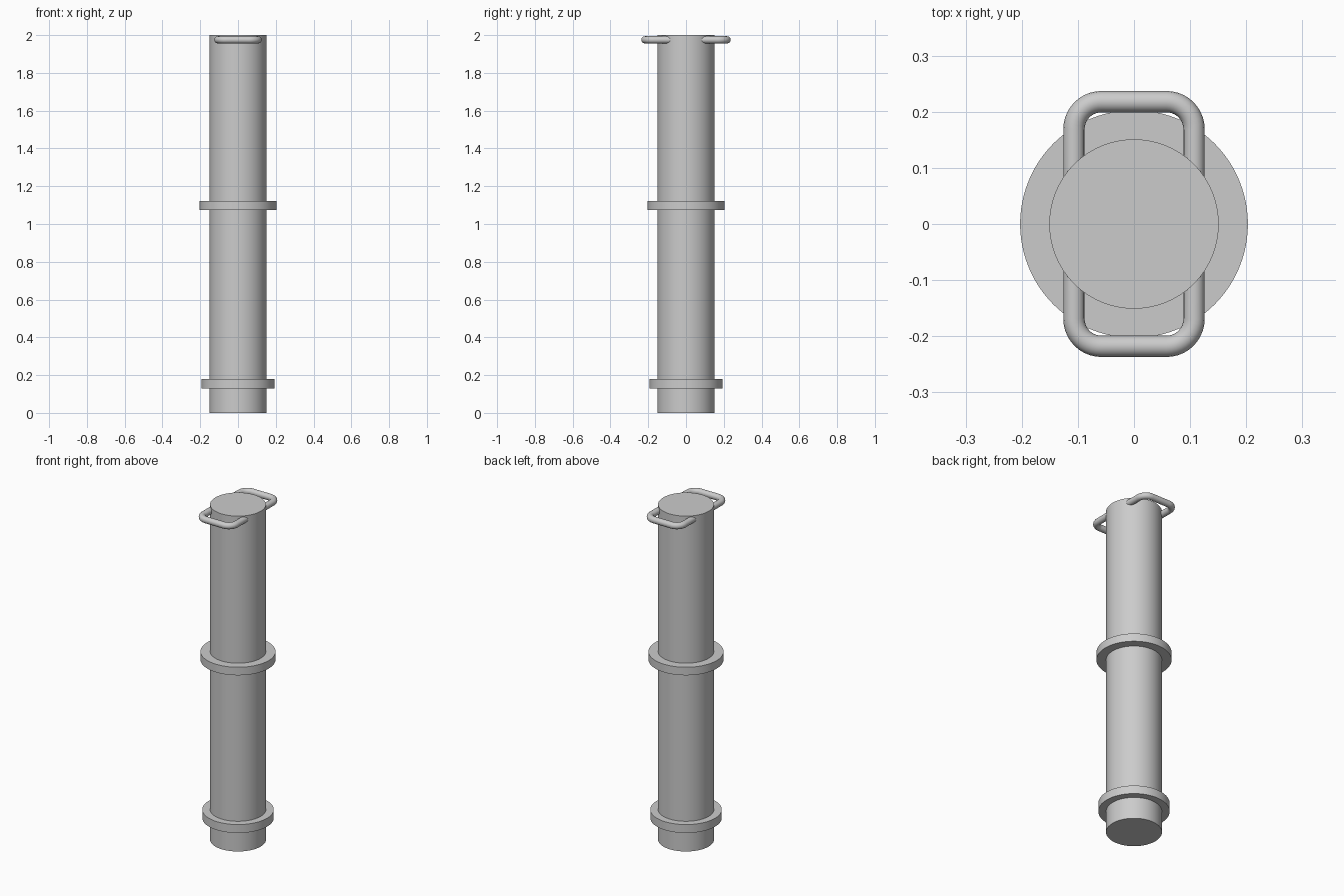
import bpy, bmesh
from math import sin, cos, pi, radians

if "Cube" in bpy.data.objects:
    bpy.data.objects.remove(bpy.data.objects["Cube"])

SEG = 96


def finish(obj):
    # smooth curved walls, crisp rims
    bpy.ops.object.select_all(action='DESELECT')
    obj.select_set(True)
    bpy.context.view_layer.objects.active = obj
    if obj.type == 'CURVE':
        bpy.ops.object.convert(target='MESH')
    bpy.ops.object.shade_smooth_by_angle(angle=radians(35))


def collar(name, inner, outer, z0, z1):
    # rectangular section revolved around z
    mesh = bpy.data.meshes.new(name)
    bm = bmesh.new()
    profile = [(inner, z0), (outer, z0), (outer, z1), (inner, z1)]
    rings = [[bm.verts.new((r * cos(2 * pi * i / SEG), r * sin(2 * pi * i / SEG), z))
              for r, z in profile] for i in range(SEG)]
    for i in range(SEG):
        a, b = rings[i], rings[(i + 1) % SEG]
        for k in range(4):
            n = (k + 1) % 4
            bm.faces.new((a[k], b[k], b[n], a[n]))
    bmesh.ops.recalc_face_normals(bm, faces=bm.faces)
    bm.to_mesh(mesh)
    bm.free()
    obj = bpy.data.objects.new(name, mesh)
    bpy.context.collection.objects.link(obj)
    finish(obj)


def handle(name, side):
    # U-shaped bar with rounded corners, legs sunk into the body
    hx, hy, r, z, steps = 0.107, 0.218, 0.049, 1.975, 10
    pts = [(-hx, 0.07)]
    for cx, start in ((-hx + r, pi), (hx - r, pi / 2)):
        for i in range(steps + 1):
            a = start - pi / 2 * i / steps
            pts.append((cx + r * cos(a), hy - r + r * sin(a)))
    pts.append((hx, 0.07))
    curve = bpy.data.curves.new(name, 'CURVE')
    curve.dimensions = '3D'
    curve.bevel_depth = 0.019
    curve.bevel_resolution = 6
    curve.use_fill_caps = True
    spline = curve.splines.new('POLY')
    spline.points.add(len(pts) - 1)
    for p, (x, y) in zip(spline.points, pts):
        p.co = (x * side, y * side, z, 1)
    obj = bpy.data.objects.new(name, curve)
    bpy.context.collection.objects.link(obj)
    finish(obj)


# main post
bpy.ops.mesh.primitive_cylinder_add(vertices=SEG, radius=0.151, depth=2, location=(0, 0, 1))
post = bpy.context.object
post.name = "post_body"
finish(post)

# collars
collar("lower_collar", 0.148, 0.193, 0.13, 0.18)
collar("upper_collar", 0.148, 0.203, 1.075, 1.123)

# lifting handles, back and front
handle("back_handle", 1)
handle("front_handle", -1)
